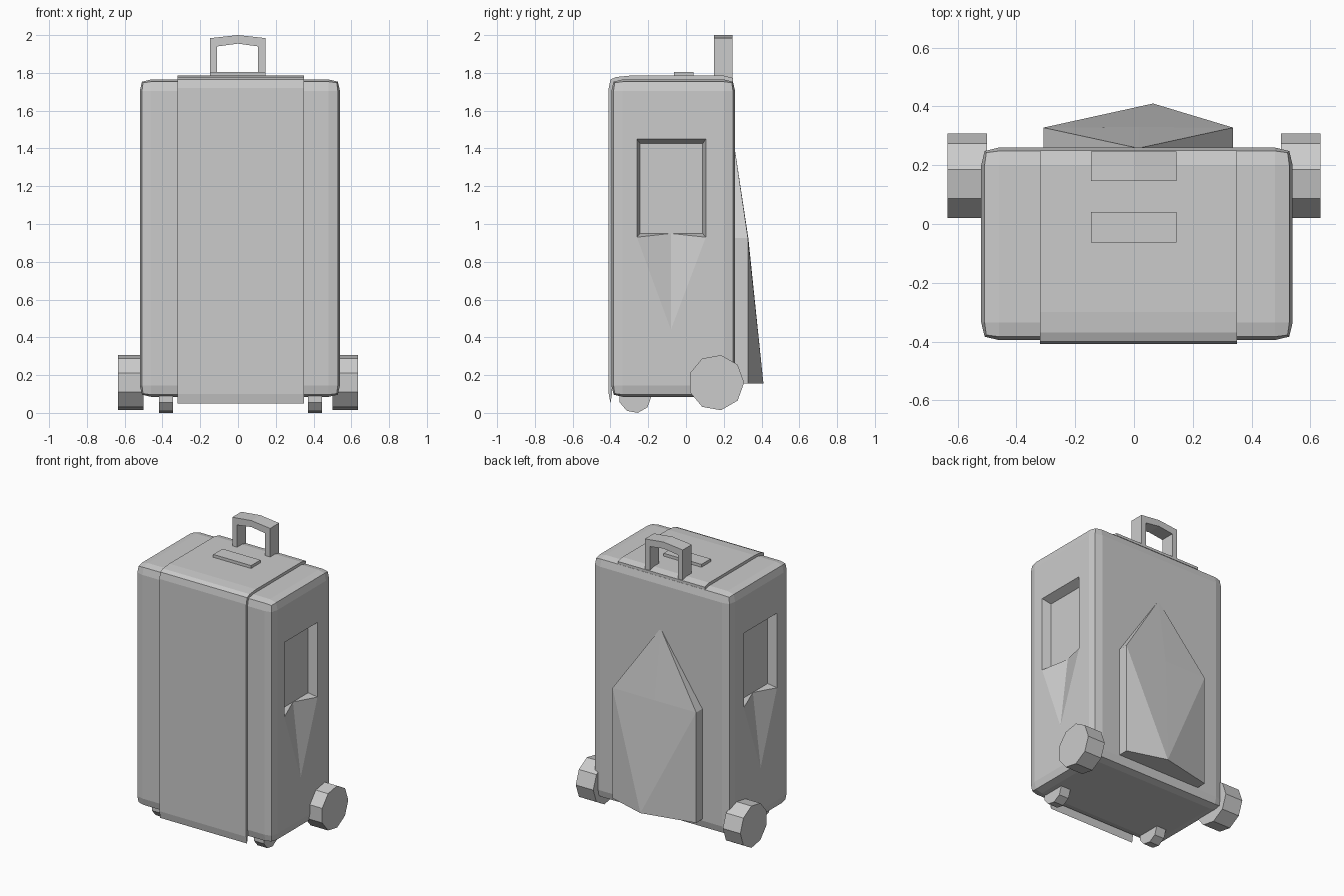
import bpy, bmesh, math
from mathutils import Vector

cube = bpy.data.objects.get("Cube")
if cube:
    bpy.data.objects.remove(cube, do_unlink=True)

GREY = (0.6, 0.6, 0.6, 1)
grey = bpy.data.materials.new("plain_grey")
grey.use_nodes = True
grey.diffuse_color = GREY
grey.node_tree.nodes["Principled BSDF"].inputs["Base Color"].default_value = GREY


def make(name, verts, faces):
    """Mesh object with outward normals."""
    mesh = bpy.data.meshes.new(name)
    mesh.from_pydata(verts, [], faces)
    bm = bmesh.new()
    bm.from_mesh(mesh)
    bmesh.ops.recalc_face_normals(bm, faces=bm.faces)
    bm.to_mesh(mesh)
    bm.free()
    mesh.materials.append(grey)
    ob = bpy.data.objects.new(name, mesh)
    bpy.context.collection.objects.link(ob)
    return ob


def prism(name, points, axis, lo, hi):
    """Extrude a 2D profile along x (points are y, z) or y (points are x, z)."""
    n = len(points)
    verts = [(d, p, q) if axis == "x" else (p, d, q) for d in (lo, hi) for p, q in points]
    faces = [tuple(range(n)), tuple(range(n, 2 * n))]
    faces += [(i, (i + 1) % n, (i + 1) % n + n, i + n) for i in range(n)]
    return make(name, verts, faces)


def box(name, x0, x1, y0, y1, z0, z1):
    return prism(name, [(y0, z0), (y1, z0), (y1, z1), (y0, z1)], "x", x0, x1)


def wheel(name, x0, x1, y, z, r):
    ring = [math.tau * i / 9 for i in range(9)]
    return prism(name, [(y + r * math.cos(a), z + r * math.sin(a)) for a in ring], "x", x0, x1)


# Suitcase shell with softened edges
X0, X1 = -0.52, 0.54
body = box("body", X0, X1, -0.395, 0.26, 0.085, 1.765)
bevel = body.modifiers.new("soft_edges", "BEVEL")
bevel.width, bevel.segments, bevel.profile = 0.06, 2, 0.65


# Side recesses: tapered pocket that runs out into a V-shaped groove
def recess_cutter(name, x, sign):
    mid, y0, y1, z0, z1 = -0.08, -0.26, 0.105, 0.93, 1.45
    rim = [(y0, z1), (y1, z1), (y1, z0), (mid, 0.44), (y0, z0)]
    floor = [(y0 + 0.017, z1 - 0.025), (y1 - 0.017, z1 - 0.025),
             (y1 - 0.017, z0 + 0.02), (mid, z0 + 0.02), (y0 + 0.017, z0 + 0.02)]
    verts = [(x + sign * d, y, z) for d, loop in ((0.05, rim), (0, rim), (-0.06, floor))
             for y, z in loop]
    faces = [(0, 1, 2, 3, 4), (10, 11, 12, 13, 14)]
    faces += [(i, (i + 1) % 5, (i + 1) % 5 + 5, i + 5) for i in range(5)]
    faces += [(5, 6, 11, 10), (6, 7, 12, 11), (9, 5, 10, 14)]
    faces += [(7, 13, 12), (7, 8, 13), (8, 9, 13), (9, 14, 13)]
    ob = make(name, verts, faces)
    ob.hide_render = True
    ob.hide_set(True)
    cut = body.modifiers.new(name, "BOOLEAN")
    cut.operation, cut.solver, cut.object = "DIFFERENCE", "EXACT", ob
    return ob


cutters = [recess_cutter("left_recess_cutter", X1, 1),
           recess_cutter("right_recess_cutter", X0, -1)]

# Bake the shell and drop the cutters
bpy.context.view_layer.update()
baked = bpy.data.meshes.new_from_object(body.evaluated_get(bpy.context.evaluated_depsgraph_get()))
body.modifiers.clear()
body.data = baked
for ob in cutters:
    bpy.data.objects.remove(ob, do_unlink=True)

# Band folded over the front and top
prism("front_band", [(-0.40, 0.05), (-0.409, 0.1), (-0.409, 1.72), (-0.4, 1.765), (-0.37, 1.778),
                     (-0.3, 1.785), (0.2, 1.785), (0.25, 1.773), (0.25, 1.755), (-0.35, 1.755),
                     (-0.385, 1.7), (-0.392, 0.1)], "x", -0.32, 0.35)

# Top plate and arched carrying handle
box("top_plate", -0.147, 0.145, -0.063, 0.04, 1.77, 1.805)
prism("handle", [(-0.147, 1.77), (-0.147, 1.984), (0, 2.0), (0.145, 1.984), (0.145, 1.77),
                 (0.107, 1.77), (0.107, 1.94), (0, 1.955), (-0.11, 1.94), (-0.11, 1.77)],
      "y", 0.147, 0.246)

# Faceted pouch on the back
IN, OUT, TOP, BOTTOM = 0.25, 0.328, 0.925, 0.155
pouch = [(0.015, 0.258, 1.4), (0.015, OUT + 0.002, TOP), (0.065, 0.41, BOTTOM)]
for x in (-0.308, 0.337):
    pouch += [(x, y, z) for z in (TOP, BOTTOM) for y in (IN, OUT)]
faces = [(5, 9, 10, 2, 6), (0, 3, 5, 9, 7)]
for k in (3, 7):
    faces += [(0, k, k + 1), (0, k + 1, 1), (1, k + 1, 2), (k + 1, k + 3, 2), (k, k + 1, k + 3, k + 2)]
make("back_pouch", pouch, faces)

# Large rear wheels and small front casters
for side, x in (("right", -0.635), ("left", 0.5)):
    wheel(side + "_rear_wheel", x, x + 0.135, 0.16, 0.16, 0.148)
for side, x in (("right", -0.418), ("left", 0.37)):
    wheel(side + "_front_caster", x, x + 0.075, -0.27, 0.085, 0.086)
